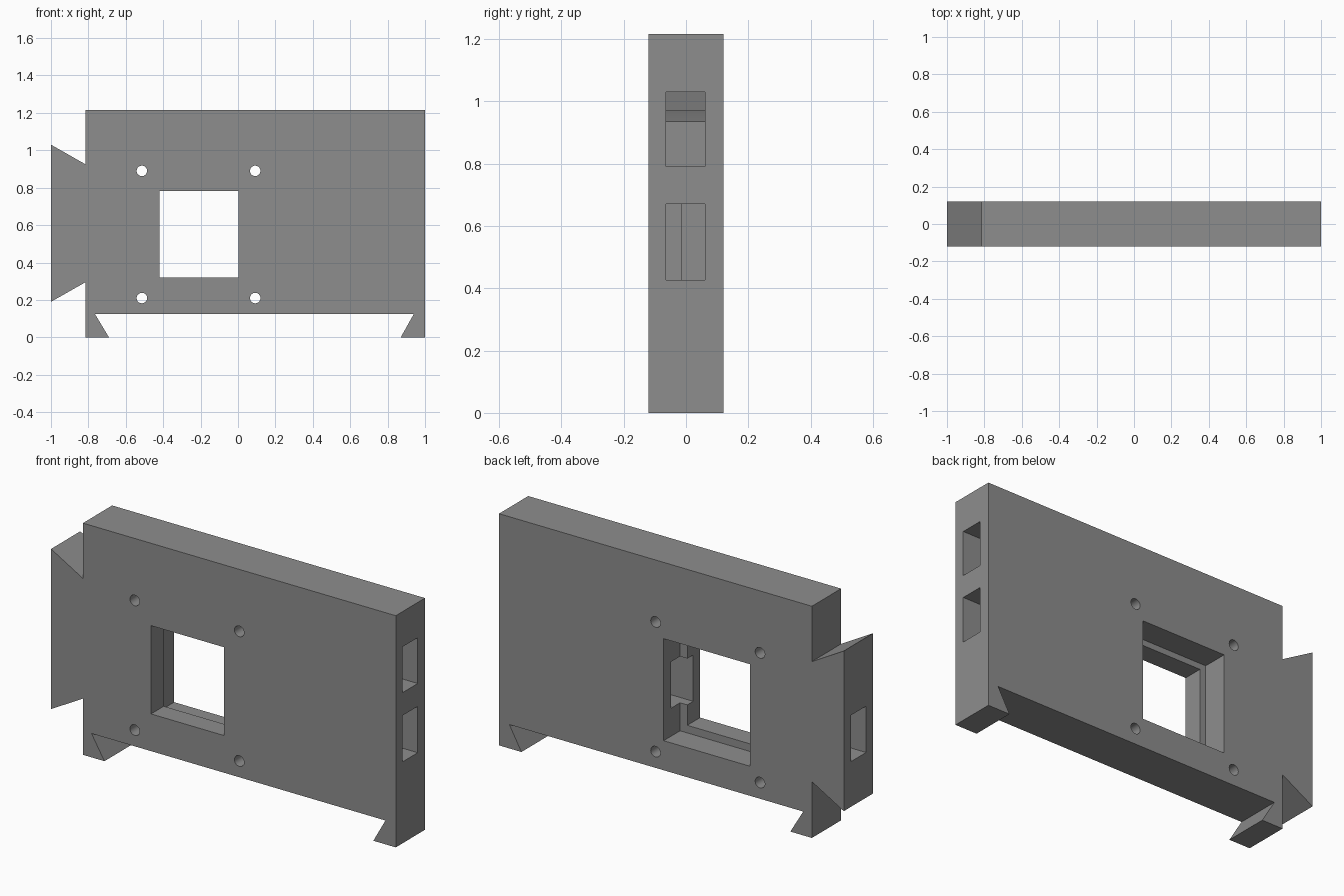
import bpy, bmesh, math

if "Cube" in bpy.data.objects:
    bpy.data.objects.remove(bpy.data.objects["Cube"])

grey = bpy.data.materials.new("mid grey")
grey.diffuse_color = (0.27, 0.27, 0.27, 1)
grey.use_nodes = True
grey.node_tree.nodes["Principled BSDF"].inputs["Base Color"].default_value = grey.diffuse_color


def prism(name, outline, y0, y1):
    """Extrude an x-z outline from y0 to y1."""
    bm = bmesh.new()
    face = bm.faces.new([bm.verts.new((x, y0, z)) for x, z in outline])
    out = bmesh.ops.extrude_face_region(bm, geom=[face])["geom"]
    verts = [g for g in out if isinstance(g, bmesh.types.BMVert)]
    bmesh.ops.translate(bm, verts=verts, vec=(0, y1 - y0, 0))
    bmesh.ops.recalc_face_normals(bm, faces=bm.faces)
    mesh = bpy.data.meshes.new(name)
    bm.to_mesh(mesh)
    bm.free()
    obj = bpy.data.objects.new(name, mesh)
    mesh.materials.append(grey)
    bpy.context.collection.objects.link(obj)
    return obj


def rect(x0, x1, z0, z1):
    return [(x0, z0), (x1, z0), (x1, z1), (x0, z1)]


def circle(cx, cz, r, n=32):
    return [(cx + r * math.cos(2 * math.pi * i / n),
             cz + r * math.sin(2 * math.pi * i / n)) for i in range(n)]


# Body plate with dovetail tongue on the left and dovetail groove underneath
body = prism("mounting_plate", [
    (-0.815, 0), (-0.69, 0), (-0.765, 0.125), (0.94, 0.125), (0.87, 0), (1, 0),
    (1, 1.215), (-0.815, 1.215), (-0.815, 0.925), (-1, 1.03), (-1, 0.19),
    (-0.815, 0.295)], -0.121, 0.121)

# Window with a larger recess behind it
cutters = [
    prism("window_cutter", rect(-0.42, 0.003, 0.32, 0.783), -0.3, 0.3),
    prism("recess_cutter", rect(-0.455, 0.045, 0.28, 0.815), -0.015, 0.3),
    # Lower cable slot from the right end into the window
    prism("lower_slot_cutter", rect(-0.1, 1.2, 0.427, 0.67), -0.064, 0.061),
    # Upper cable channel from the right end, over the window, to the left end
    prism("channel_cutter", [
        (1.2, 0.79), (0.3, 0.79), (0.3, 0.935), (0.15, 0.97), (-0.52, 0.97),
        (-0.62, 0.67), (-0.62, 0.427), (-1.2, 0.427), (-1.2, 0.67),
        (-0.82, 0.67), (-0.7, 1.09), (0.3, 1.09), (0.5, 1.03), (1.2, 1.03)],
        -0.064, 0.061),
]

# Four screw holes
for x in (-0.514, 0.092):
    for z in (0.21, 0.89):
        cutters.append(prism("screw_hole_cutter", circle(x, z, 0.028), -0.3, 0.3))

# Cut all openings
for c in cutters:
    c.hide_render = True
    c.hide_set(True)
    mod = body.modifiers.new(c.name, "BOOLEAN")
    mod.operation = "DIFFERENCE"
    mod.solver = "EXACT"
    mod.object = c

# Bake the cuts and remove the cutters
bpy.context.view_layer.update()
cut = bpy.data.meshes.new_from_object(
    body.evaluated_get(bpy.context.evaluated_depsgraph_get()))
body.modifiers.clear()
body.data = cut
for c in cutters:
    bpy.data.objects.remove(c)

# Smooth only the screw hole walls
bpy.context.view_layer.objects.active = body
body.select_set(True)
bpy.ops.object.shade_smooth_by_angle(angle=math.radians(20))
